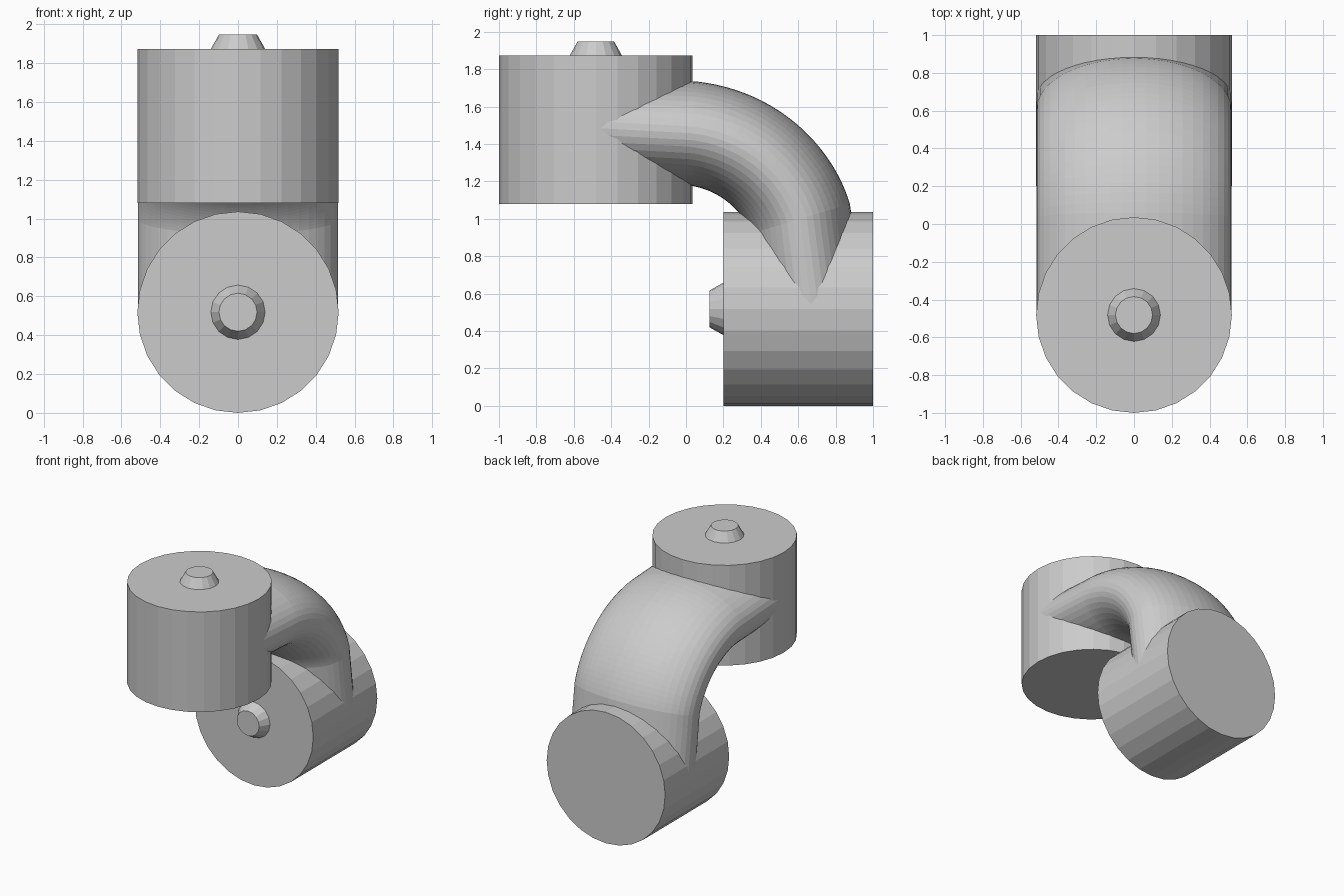
import bpy, bmesh
from math import sin, cos, pi
from mathutils import Vector, Matrix

if "Cube" in bpy.data.objects:
    bpy.data.objects.remove(bpy.data.objects["Cube"])

R = 0.518      # barrel radius
SIDES = 28


def finish(name, bm):
    bmesh.ops.recalc_face_normals(bm, faces=bm.faces)
    mesh = bpy.data.meshes.new(name)
    bm.to_mesh(mesh)
    bm.free()
    obj = bpy.data.objects.new(name, mesh)
    bpy.context.collection.objects.link(obj)
    return obj


def loft(name, rings):
    """Closed solid through equal-length rings of points."""
    bm = bmesh.new()
    vs = [[bm.verts.new(p) for p in ring] for ring in rings]
    n = len(vs[0])
    for a, b in zip(vs, vs[1:]):
        for i in range(n):
            j = (i + 1) % n
            bm.faces.new((a[i], a[j], b[j], b[i]))
    bm.faces.new(vs[0])
    bm.faces.new(vs[-1])
    return finish(name, bm)


def turned(name, profile, sides, matrix):
    """Round part from (radius, height) pairs along local z."""
    return loft(name, [[matrix @ Vector((r * sin(2 * pi * i / sides),
                                         r * cos(2 * pi * i / sides), h))
                        for i in range(sides)] for r, h in profile])


# Barrels and their tapered pivot studs
up = Matrix.Translation((0, -0.482, 0))
front = Matrix.Translation((0, 0, 0.518)) @ Matrix.Rotation(pi / 2, 4, 'X')
upper = turned("joint_body", [(R, 1.08), (R, 1.872)], SIDES, up)
lower = turned("lower_barrel", [(R, -1.0), (R, -0.2)], SIDES, front)
stud_profile = [(0.14, -0.05), (0.14, 0), (0.098, 0.075)]
upper_stud = turned("upper_stud", stud_profile, 16, up @ Matrix.Translation((0, 0, 1.872)))
lower_stud = turned("lower_stud", stud_profile, 16, front @ Matrix.Translation((0, 0, -0.2)))

# Curved arm: elliptical section swept along a bent centre line (y, z)
p0, p1, p2, p3 = (Vector(p) for p in ((0.03, 1.457), (0.35, 1.42), (0.55, 1.2), (0.61, 1.0)))
STEPS = 24
path = [(Vector((-0.482, 1.485)), Vector((1, -0.04)))]
for k in range(STEPS + 1):
    t = k / STEPS
    s = 1 - t
    pos = p0 * s**3 + p1 * 3 * s * s * t + p2 * 3 * s * t * t + p3 * t**3
    tan = (p1 - p0) * s * s + (p2 - p1) * 2 * s * t + (p3 - p2) * t * t
    path.append((pos, tan))
path.append((Vector((0.67, 0.53)), Vector((0.1, -1))))

rings = []
for pos, tan in path:
    nrm = Vector((-tan.y, tan.x)).normalized()
    ring = []
    for i in range(48):
        a = 2 * pi * i / 48
        q = pos + nrm * 0.278 * sin(a)
        ring.append((0.515 * cos(a), q.x, q.y))
    rings.append(ring)
arm = loft("curved_arm", rings)

# Join all parts into one clean solid
for part in (arm, lower, upper_stud, lower_stud):
    mod = upper.modifiers.new("join_" + part.name, 'BOOLEAN')
    mod.operation = 'UNION'
    mod.solver = 'EXACT'
    mod.object = part
bpy.context.view_layer.objects.active = upper
upper.select_set(True)
for mod in list(upper.modifiers):
    bpy.ops.object.modifier_apply(modifier=mod.name)
for part in (arm, lower, upper_stud, lower_stud):
    bpy.data.objects.remove(part)
